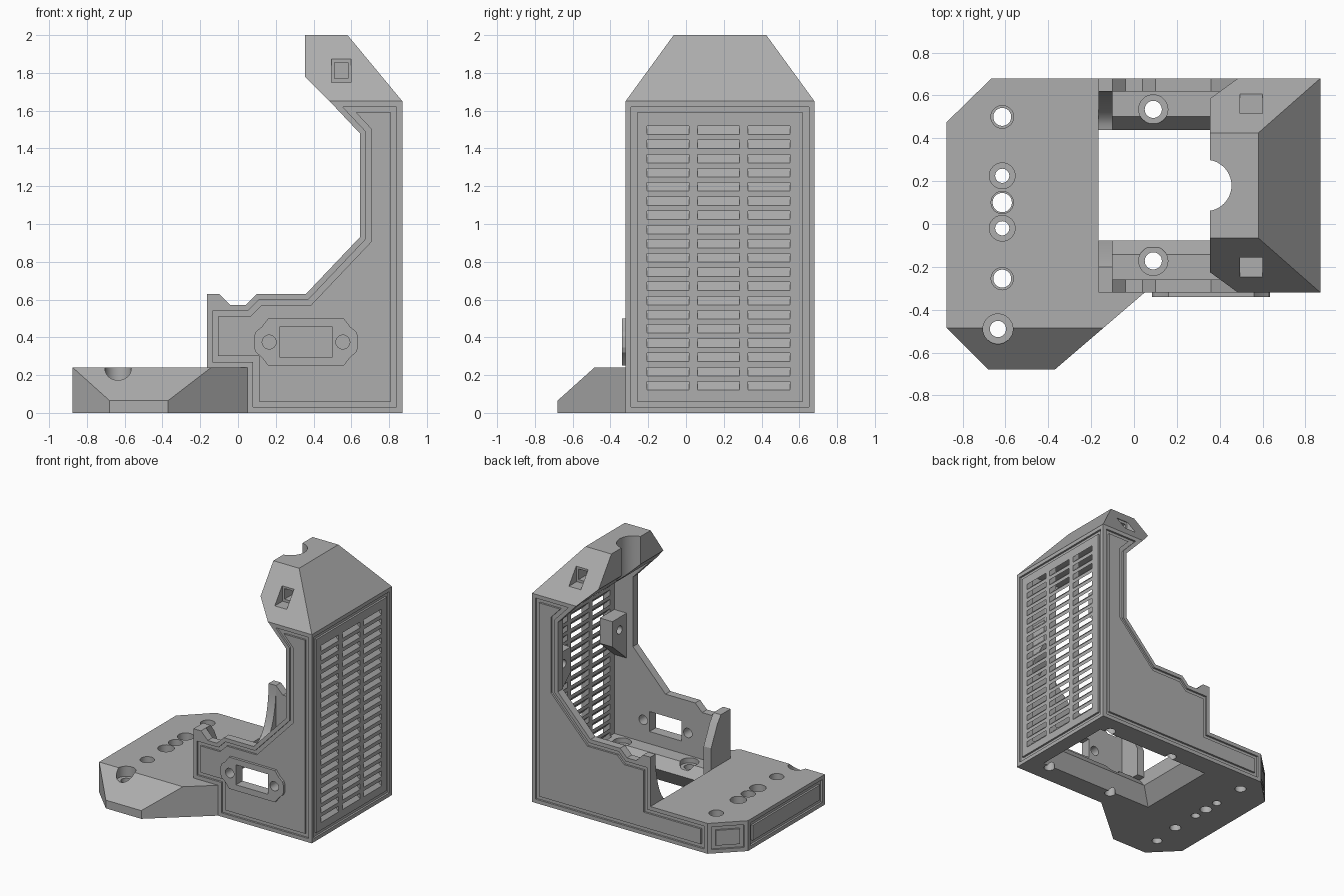
import bpy, bmesh, math
from mathutils import Vector, Matrix

if "Cube" in bpy.data.objects:
    bpy.data.objects.remove(bpy.data.objects["Cube"])

grey = bpy.data.materials.new("matte grey")
grey.use_nodes = True
grey.diffuse_color = (0.42, 0.42, 0.42, 1)
grey.node_tree.nodes["Principled BSDF"].inputs["Base Color"].default_value = (0.42, 0.42, 0.42, 1)


def frame(origin, u):
    """Upright drawing plane: u across, z up, outward normal as depth."""
    u, v = Vector(u).normalized(), Vector((0, 0, 1))
    rot = Matrix((u, v, u.cross(v))).transposed().to_4x4()
    return Matrix.Translation(origin) @ rot


TOP = Matrix()
YF, YB, YM, WALL = -0.32, 0.68, 0.18, 0.062
FRONT = frame((0, YF, 0), (1, 0, 0))
BACK = frame((0, YB, 0), (-1, 0, 0))
SIDE = frame((0, 0, 0), (0, 1, 0))


def loft(bm, loops, closed=False):
    """Skin a list of equal 3D loops, capped or joined end to end."""
    rings = [[bm.verts.new(p) for p in loop] for loop in loops]
    n = len(rings[0])
    pairs = list(zip(rings, rings[1:]))
    if closed:
        pairs.append((rings[-1], rings[0]))
    else:
        bm.faces.new(rings[0])
        bm.faces.new(rings[-1])
    for a, b in pairs:
        for i in range(n):
            j = (i + 1) % n
            bm.faces.new((a[i], a[j], b[j], b[i]))


def prism(bm, poly, d0, d1, m=TOP):
    loft(bm, [[m @ Vector((x, y, d)) for x, y in poly] for d in (d0, d1)])


def rect(x0, x1, y0, y1):
    return [(x0, y0), (x1, y0), (x1, y1), (x0, y1)]


def circle(x, y, r, n=32):
    return [(x + r * math.cos(math.tau * i / n), y + r * math.sin(math.tau * i / n)) for i in range(n)]


def offset(poly, t):
    pts = [Vector(p) for p in poly]
    n = len(pts)
    if sum(pts[i - 1].cross(pts[i]) for i in range(n)) < 0:
        pts.reverse()
    out = []
    for i in range(n):
        a, b = (pts[i] - pts[i - 1]).normalized(), (pts[(i + 1) % n] - pts[i]).normalized()
        na, nb = Vector((-a.y, a.x)), Vector((-b.y, b.x))
        out.append(pts[i] + (na + nb) * t / (1 + na.dot(nb)))
    return out


def groove(bm, poly, m):
    """Frame-shaped channel just inside a panel outline."""
    loops = [(0.03, 0.02), (0.06, 0.02), (0.06, -0.015), (0.03, -0.015)]
    loft(bm, [[m @ Vector((p.x, p.y, d)) for p in offset(poly, t)] for t, d in loops], True)


def make(name, bm):
    bmesh.ops.recalc_face_normals(bm, faces=bm.faces)
    me = bpy.data.meshes.new(name)
    bm.to_mesh(me)
    bm.free()
    me.materials.append(grey)
    ob = bpy.data.objects.new(name, me)
    bpy.context.collection.objects.link(ob)
    return ob


def boolean(ob, bm, op="DIFFERENCE"):
    tool = make("tool", bm)
    mod = ob.modifiers.new("cut", "BOOLEAN")
    mod.operation, mod.solver, mod.use_self, mod.object = op, "EXACT", True, tool
    bpy.context.view_layer.objects.active = ob
    bpy.ops.object.modifier_apply(modifier=mod.name)
    bpy.data.objects.remove(tool)


def slice_off(bm, point, normal):
    cut = bmesh.ops.bisect_plane(bm, geom=bm.verts[:] + bm.edges[:] + bm.faces[:], plane_co=point,
                                 plane_no=normal, clear_outer=True)
    edges = [e for e in cut["geom_cut"] if isinstance(e, bmesh.types.BMEdge)]
    bmesh.ops.holes_fill(bm, edges=edges)


# Housing: side profile with a tapered hood
arm = [(0.485, 1.65), (0.645, 1.48), (0.645, 0.93), (0.36, 0.63), (0.10, 0.63), (0.04, 0.57), (-0.04, 0.57)]
post = [(-0.10, 0.63), (-0.165, 0.63)]
bm = bmesh.new()
prism(bm, [(0.87, 0), (0.87, 1.65), (0.58, 2), (0.355, 2), (0.355, 1.78)] + arm + post + [(-0.165, 0)],
      0, YF - YB, FRONT)
bmesh.ops.recalc_face_normals(bm, faces=bm.faces)
for y, s in ((YF, -1), (YB, 1)):
    slice_off(bm, (0, y, 1.65), (0, s * 0.35, 0.255))
housing = make("housing", bm)

# Base plate with a sloping front end
bm = bmesh.new()
prism(bm, [(-0.875, 0.475), (-0.665, YB), (0.2, YB), (0.2, YF), (0.05, YF), (-0.37, -0.68), (-0.68, -0.68),
           (-0.875, -0.485)], 0, 0.24)
bmesh.ops.recalc_face_normals(bm, faces=bm.faces)
slice_off(bm, (0, -0.485, 0.24), (0, -0.175, 0.195))
boolean(housing, bm, "UNION")

# Inner cavity and the waisted floor opening
bm = bmesh.new()
prism(bm, rect(-0.165, 0.87 - WALL, YF + WALL, YB - WALL), 0.2, 1.65)
boolean(housing, bm)
bm = bmesh.new()
sections = [(-0.01, -0.27, 0.76, 0.335), (0.12, -0.165, 0.68, 0.258), (0.21, -0.165, 0.68, 0.33)]
loft(bm, [[(x, y, z) for x, y in rect(x0, x1, YM - h, YM + h)] for z, x0, x1, h in sections])
boolean(housing, bm)

# Louvred vent slots, falling outwards
bm = bmesh.new()
louvre = frame((0, 0, 0), (1, 0, 0))
for row in range(19):
    z = 0.121 + row * 0.0752
    for y in (-0.206, 0.06, 0.328):
        drop = [(0.89, z - 0.02), (0.89, z + 0.025), (0.79, z + 0.125), (0.79, z + 0.08)]
        prism(bm, drop, -y, -y - 0.222, louvre)
boolean(housing, bm)

# Stepped screw holes through the base and floor ledges
bm = bmesh.new()
holes = [(-0.615, 0.5, 0.053, 0.042), (-0.615, 0.225, 0.06, 0.033), (-0.615, 0.1, 0.052, 0.045),
         (-0.615, -0.02, 0.06, 0.033), (-0.615, -0.255, 0.052, 0.042), (-0.635, -0.49, 0.07, 0.038)]
holes += [(x, y, 0.068, 0.04) for x in (0.09, 0.68) for y in (-0.172, 0.535)]
for x, y, r_top, r in holes:
    loft(bm, [[(px, py, z) for px, py in circle(x, y, rr)]
              for z, rr in ((-0.01, r), (0.16, r), (0.16, r_top), (0.3, r_top))])
boolean(housing, bm)

# Hood: half-round cable notch and square stepped sockets
bm = bmesh.new()
prism(bm, circle(0.335, YM, 0.12, 48), 1.6, 2.1)
for m, s in ((FRONT, 1), (BACK, -1)):
    for grow, depth in ((0.052, -0.17), (0.035, -0.3)):
        x, z = 0.547 * s, 1.812
        prism(bm, rect(x - grow, x + grow, z - grow * 1.2, z + grow * 1.2), depth, 0.02, m)
boolean(housing, bm)

# Panel grooves on every upright face
outline = [(0.87, 0), (0.87, 1.65)] + arm[:-1] + [(-0.165, 0.57), (-0.165, 0.24)]
panels = [(outline + [(0.05, 0.24), (0.05, 0)], FRONT),
          ([(-x, z) for x, z in outline + [(-0.665, 0.24), (-0.665, 0)]], BACK),
          (rect(YF, YB, 0, 1.65), SIDE @ Matrix.Translation((0, 0, 0.87))),
          (rect(0, 0.96, 0, 0.24), frame((-0.875, 0.475, 0), (0, -1, 0))),
          (rect(0, 0.295, 0, 0.24), frame((-0.665, YB, 0), (-1, -0.98, 0)))]
for poly, m in panels:
    bm = bmesh.new()
    groove(bm, poly, m)
    boolean(housing, bm)

# Raised connector plate on the front wall, with its window and screw holes
right_half = [(0.2, 0.125), (0.235, 0.08), (0.265, 0.055), (0.275, 0.03)]
half = right_half + [(x, -z) for x, z in reversed(right_half)]
shape = [(0.36 + x, 0.375 + z) for x, z in half] + [(0.36 - x, 0.375 + z) for x, z in reversed(half)]
bm = bmesh.new()
prism(bm, shape, -0.002, 0.02, FRONT)
plate = make("connector_plate", bm)
for ob in (plate, housing):
    bm = bmesh.new()
    prism(bm, rect(0.22, 0.5, 0.297, 0.455), -0.1, 0.1, FRONT)
    for x in (0.165, 0.555):
        prism(bm, circle(x, 0.375, 0.037), -0.1, 0.1, FRONT)
    boolean(ob, bm)

# End gussets behind the posts: one chamfered, one curved
y = YF + WALL
bm = bmesh.new()
prism(bm, [(y - 0.01, 0.19), (-0.078, 0.19), (-0.078, 0.41), (-0.155, 0.57), (-0.2, 0.63), (y - 0.01, 0.63)],
      -0.165, -0.1, SIDE)
parts = [housing, plate, make("front_gusset", bm)]
y = YB - WALL
sweep = [(y - 0.18 * (1 - math.sin(a)), 0.2 + 0.43 * (1 - math.cos(a)))
         for a in (math.pi / 2 * i / 10 for i in range(11))]
bm = bmesh.new()
prism(bm, [(y + 0.01, 0.63), (y + 0.01, 0.19)] + sweep, -0.165, -0.1, SIDE)
parts.append(make("back_gusset", bm))

# Wedge-shaped mounting blocks in the inner corners
for name, s in (("front_mount", -1), ("back_mount", 1)):
    bm = bmesh.new()
    wall = 0.5 - WALL + 0.005
    prism(bm, [(YM + s * d, z) for d, z in ((wall, 0.82), (wall, 1.18), (0.26, 1.18), (0.26, 0.98))],
          0.70, 0.81, SIDE)
    block = make(name, bm)
    bm = bmesh.new()
    prism(bm, circle(YM + s * 0.35, 1.08, 0.032), 0.65, 0.78, SIDE)
    boolean(block, bm)
    parts.append(block)

# Crisp edges, smooth round holes
for ob in parts:
    bpy.ops.object.select_all(action="DESELECT")
    ob.select_set(True)
    bpy.context.view_layer.objects.active = ob
    bpy.ops.object.shade_smooth_by_angle(angle=math.radians(20))
